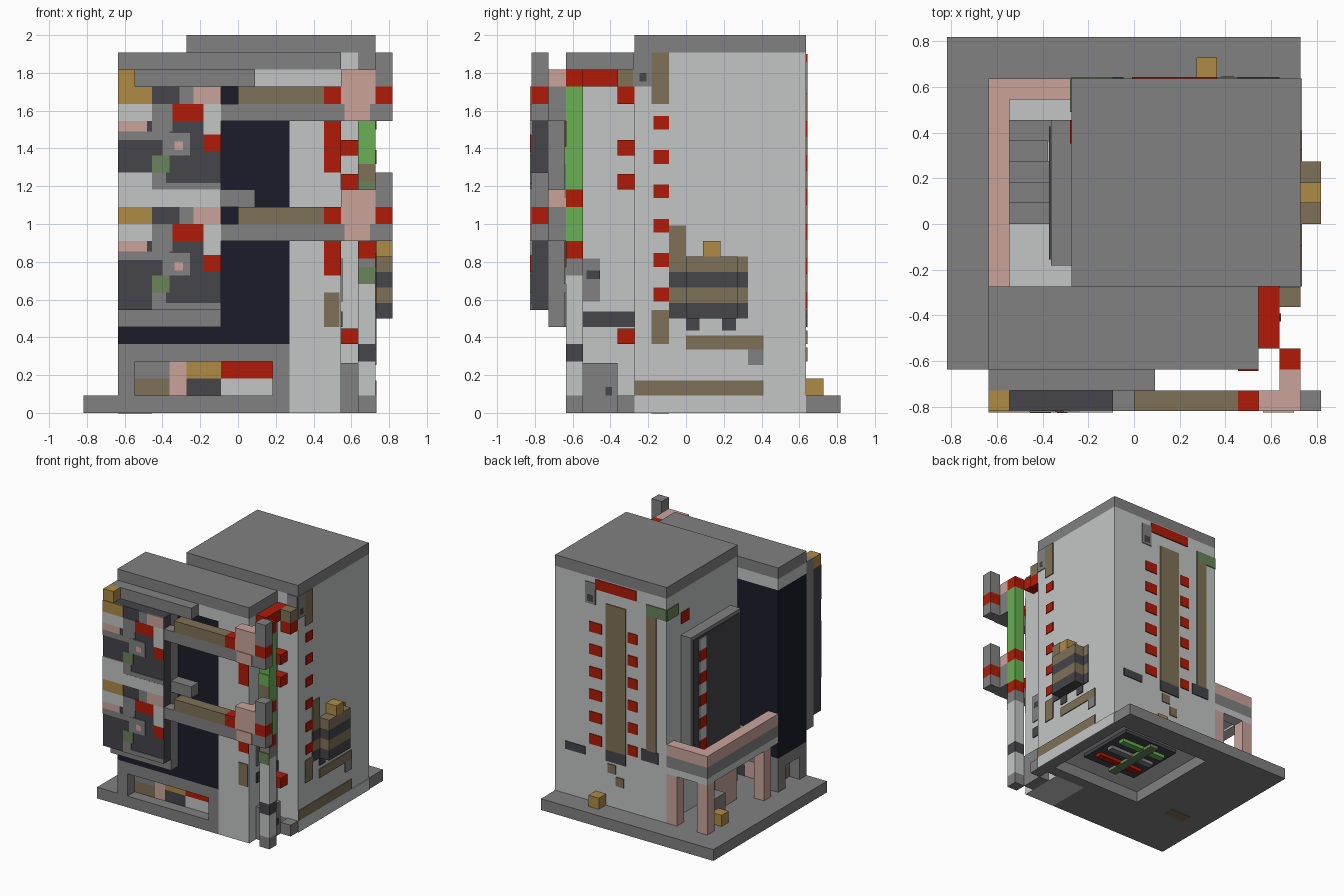
import bpy
from mathutils import Vector

UNIT = 1 / 11     # one block of the building grid
SKIN = 0.08       # thickness of painted plates, in blocks

default = bpy.data.objects.get("Cube")
if default:
    bpy.data.objects.remove(default, do_unlink=True)


def paint(name, code):
    """Flat material from a display colour code."""
    rgb = [(int(code[i:i + 2], 16) / 255) ** 2.2 for i in (0, 2, 4)]
    mat = bpy.data.materials.new(name)
    mat.use_nodes = True
    mat.diffuse_color = (*rgb, 1)
    shader = next(n for n in mat.node_tree.nodes if n.type == "BSDF_PRINCIPLED")
    shader.inputs["Base Color"].default_value = (*rgb, 1)
    shader.inputs["Roughness"].default_value = 0.9
    return mat


grey = paint("concrete grey", "808080")
light = paint("light grey", "c2c5c3")
navy = paint("navy glass", "21222e")
charcoal = paint("charcoal", "47474c")
taupe = paint("taupe", "7e7058")
ochre = paint("ochre", "ac8a48")
pink = paint("dusty pink", "c8a29a")
red = paint("red", "ae2110")
green = paint("bright green", "69ae56")
moss = paint("moss green", "68825a")


def box(name, mat, x, y, z):
    """Block spanning the given x, y and z ranges in grid units."""
    corners = [Vector((a, b, c)) * UNIT for a in x for b in y for c in z]
    faces = [(0, 1, 3, 2), (4, 6, 7, 5), (0, 4, 5, 1),
             (2, 3, 7, 6), (0, 2, 6, 4), (1, 5, 7, 3)]
    mesh = bpy.data.meshes.new(name)
    mesh.from_pydata(corners, [], faces)
    mesh.materials.append(mat)
    obj = bpy.data.objects.new(name, mesh)
    bpy.context.collection.objects.link(obj)
    return obj


def front_plate(name, mat, x, z, y=-9, layer=1):
    box(name, mat, x, (y - SKIN * layer, y), z)


def back_plate(name, mat, x, z, layer=1):
    box(name, mat, x, (7, 7 + SKIN * layer), z)


def side_plate(name, mat, y, z, x=8, layer=1):
    box(name, mat, (x, x + SKIN * layer), y, z)


# Base slab, open under the tower
box("base_left", grey, (-9, -2), (-7, 9), (0, 1))
box("base_front", grey, (-2, 3), (-7, -2), (0, 1))
box("base_corner", grey, (3, 8), (-3, -2), (0, 1))
box("base_right", grey, (7, 8), (-2, 9), (0, 1))
box("base_back", grey, (-2, 7), (7, 9), (0, 1))
box("floor_grille", charcoal, (0, 5.5), (0, 5.5), (0.7, 1))
for i, mat in enumerate((red, grey, green)):
    box("floor_pipe", mat, (0.5, 5), (1 + i * 1.5, 1.6 + i * 1.5), (0.4, 0.7))
box("floor_cross_pipe", moss, (2, 2.8), (0, 5.5), (0.3, 0.6))
box("base_hatch", taupe, (-7, -5), (-2, -1), (-0.05, 0))

# Main tower
box("tower", light, (-3, 8), (-3, 7), (1, 21))
box("tower_roof", grey, (-3, 8), (-3, 7), (21, 22))
side_plate("tower_skirt", light, (-3, 7), (0, 1))

# Tower right wall
side_plate("corner_post", grey, (-3, -2), (19, 21))
front_plate("corner_post_front", grey, (7, 8), (19, 21), y=-3)
side_plate("post_vent", charcoal, (-2.7, -2.3), (19.3, 19.8), layer=1.1)
side_plate("upper_pipe", taupe, (-2, -1), (18, 21))
side_plate("lower_pipe", taupe, (-2, -1), (4, 6))
for i in range(6):
    side_plate("wall_lamp", red, (-1.9, -1), (6.5 + 2 * i, 7.3 + 2 * i))
side_plate("cable_upper", taupe, (0, 4.5), (3.7, 4.5))
side_plate("cable_end", grey, (3.6, 4.5), (2.8, 3.7))
side_plate("cable_lower", taupe, (-3, 4.5), (1, 1.9))
side_plate("meter_pipe", taupe, (-1, 0), (9, 10.9))
for y in (0, 2.1):
    side_plate("meter_foot", charcoal, (y, y + 0.8), (4.8, 5.5))
for i, mat in enumerate((charcoal, taupe, charcoal, taupe)):
    z = (5.5 + i * 0.9, 6.4 + i * 0.9)
    side_plate("meter_panel", mat, (-1, 3.6), z)
    box("meter_box", mat, (8, 9), (0, 3), z)
box("meter_cap", ochre, (8, 9), (1, 2), (9.1, 10))

# Tower back wall
back_plate("back_sign", red, (0, 4), (20, 20.9))
back_plate("back_vent", grey, (4, 5), (18.6, 20.5))
back_plate("back_vent_slot", charcoal, (4.2, 4.8), (18.8, 19.4), layer=1.1)
back_plate("back_duct", taupe, (1, 3), (6, 19))
back_plate("back_duct_foot", charcoal, (1, 3), (5, 6))
back_plate("back_pipe", taupe, (-2, -1), (7, 19))
back_plate("back_pipe_foot", charcoal, (-2.2, -0.5), (6, 7))
back_plate("back_awning", moss, (-3, -1), (19, 20))
back_plate("back_slot", charcoal, (5, 7), (5, 5.7))
for i in range(6):
    for x in ((3.4, 4.6), (-0.1, 0.8)):
        back_plate("back_lamp", red, x, (6.1 + 2 * i, 7 + 2 * i))
for x, z in ((2, 4), (1.2, 3)):
    back_plate("back_patch", taupe, (x, x + 0.8), (z, z + 0.8))
box("ground_crate", ochre, (3, 4), (7, 8), (1, 2))

# Left wall cabinet with lamp strip
box("cabinet", grey, (-4, -3), (-2, 5), (6, 17))
side_plate("cabinet_face", charcoal, (-1.7, 4.7), (6.4, 16.7), x=-4 - SKIN)
for i in range(10):
    side_plate("cabinet_lamp", light if i % 2 else red, (3, 4),
               (6.5 + i, 7.5 + i), x=-4 - SKIN * 2)
front_plate("cabinet_awning", moss, (-3 - SKIN, -3), (19, 20), y=7, layer=20)
front_plate("cabinet_alarm", red, (-3 - SKIN, -3), (18, 19), y=5, layer=14)

# Balcony on the left with stairs beneath
box("balcony_floor", light, (-6, -3), (-3, 6), (5.6, 6))
for name, mat, z in (("balcony_kerb", grey, (6, 7)), ("balcony_rail", pink, (7, 8))):
    box(name + "_side", mat, (-7, -6), (-3, 7), z)
    box(name + "_back", mat, (-6, -3), (6, 7), z)
box("balcony_beam", light, (-7, -6), (-3, 7), (5.4, 6))
box("balcony_beam_back", light, (-6, -3), (6, 7), (5.4, 6))
for x, y in ((-7, 6), (-4, 6), (-7, -2)):
    box("balcony_post", pink, (x, x + 1), (y, y + 1), (1, 5.4))
for i in range(5):
    box("balcony_bench", grey, (-6, -4), (i, i + 1), (6, 6.2 + 0.08 * i))
box("under_panel", pink, (-5, -4), (0, 3), (1, 5.6))
box("under_pipe", taupe, (-5, -4), (3, 4), (1, 5.6))
box("under_box", grey, (-6, -5), (3, 5), (1, 3))
box("under_crate", ochre, (-7, -6), (4, 5), (1, 2))

# Front annex
box("annex_glass", navy, (-7, 3), (-7, -3), (4, 19))
box("annex_panel", light, (3, 6), (-7, -3), (0, 19))
box("annex_cornice", light, (-7, 6), (-7, -3), (19, 20))
box("annex_roof", grey, (-7, 6), (-7, -3), (20, 21))
box("counter_beam", grey, (-7, 3), (-7, -3), (3, 4))
for x in (-7, 2):
    for y in (-7, -4):
        box("counter_leg", grey, (x, x + 1), (y, y + 1), (1, 3))
for name, mat, x, z in (("crate_low", taupe, (-6, -4), (1, 2)),
                        ("crate_high", grey, (-6, -4), (2, 3)),
                        ("pipe", pink, (-4, -3), (1, 3)),
                        ("drum", charcoal, (-3, -1), (1, 2)),
                        ("drum_lid", ochre, (-3, -1), (2, 3)),
                        ("bench", light, (-1, 2), (1, 2)),
                        ("bench_top", red, (-1, 2), (2, 3))):
    box("counter_" + name, mat, x, (-6, -4), z)

# Utility box and fittings beside the annex
box("utility_box", grey, (6, 7), (-6, -4), (0, 2.9))
side_plate("utility_vent", charcoal, (-4.7, -4.3), (1, 1.5), x=7)
box("utility_foot", grey, (7, 8), (-4, -3), (0, 1))
side_plate("annex_slot", charcoal, (-6, -3), (5, 5.9), x=6)
side_plate("annex_socket", grey, (-6, -5), (6.5, 9), x=6)
side_plate("annex_socket_hole", charcoal, (-5.8, -5), (7.8, 8.3), x=6, layer=1.2)
box("roof_pipe", red, (6, 7), (-6, -3), (19, 20))
box("roof_pipe_end", taupe, (7, 8), (-4, -3), (19, 20))
box("roof_pipe_drop", red, (7, 8), (-4, -3), (18, 19))
for z in ((14, 17), (8, 10), (18, 19)):
    front_plate("panel_lamp", red, (5, 6), z, y=-7)
front_plate("panel_pipe", taupe, (5, 5.9), (5, 7), y=-7)
for z in (4, 13, 15):
    box("gap_lamp", red, (6, 7), (-4, -3), (z, z + 0.9))

# Banded corner pole
z = 0
for mat, top in ((grey, 1), (light, 3), (charcoal, 4), (light, 8), (grey, 9),
                 (red, 10), (green, 12), (red, 13), (green, 19), (red, 20)):
    box("pole_band", mat, (7, 8), (-7, -6), (z, top))
    z = top
for z, mat in ((8, moss), (13, moss), (14, taupe), (15, green)):
    front_plate("pole_patch", mat, (7, 8), (z - 0.5, z + 0.5), y=-7)

# Sign backing and canopy
box("sign_backing", grey, (-7, -1), (-8, -7), (5, 20))
for z in (12, 19):
    box("sign_arm", grey, (-1, 1), (-8, -7), (z, z + 1))
box("sign_board", charcoal, (-7, -1), (-9, -8), (6, 19))
box("sign_cap", ochre, (-7, -6), (-9, -8), (19, 20))
front_plate("sign_divider", light, (-7, -5), (12, 14))
front_plate("sign_divider_thin", light, (-5, -1), (12, 13))

# Patterned sign tile, repeated twice
TILE = (("corner", ochre, (-7, -5), (5, 6), 1),
        ("window", light, (-7, -5), (4, 5), 1),
        ("sill", pink, (-7, -5.3), (3.4, 4), 1),
        ("ledge", grey, (-7, -4), (2.9, 3.4), 0.9),
        ("frame", grey, (-5, -3.8), (3.4, 5), 0.9),
        ("edge", grey, (-5, -1), (0, 0.4), 0.9),
        ("edge_side", grey, (-5, -4.2), (0.4, 1), 0.9),
        ("cap", grey, (-3.4, -2.6), (5, 6), 0.9),
        ("shade", pink, (-2.6, -1), (5, 6), 1),
        ("stripe", red, (-3.8, -2), (4, 5), 1),
        ("slot", light, (-2, -1), (3.2, 5), 1),
        ("lamp", red, (-2, -1), (2.2, 3.2), 1),
        ("knob", grey, (-4.4, -2.8), (2, 3.3), 1),
        ("knob_dot", pink, (-3.7, -3.2), (2.3, 2.8), 1.1),
        ("leaf", moss, (-5, -4), (1, 2), 1.05))
for base in (6, 13):
    for name, mat, x, z, layer in TILE:
        front_plate("sign_" + name, mat, x, (z[0] + base, z[1] + base), layer=layer)

# Two horizontal beams tying the sign to the pole
for z in (10, 17):
    box("beam_under", grey, (-1, 9), (-9, -8), (z, z + 1))
    box("beam_joint", grey, (-2, -1), (-9.05, -8), (z, z + 1))
    box("beam", taupe, (0, 5), (-9, -8), (z + 1, z + 2))
    box("beam_lamp", red, (5, 6), (-9, -8), (z + 1, z + 2))
    box("beam_clamp", pink, (6, 8), (-9, -8), (z + 1, z + 3))
    front_plate("beam_clamp_face", pink, (6.2, 7.7), (z, z + 1))
    box("beam_bracket", pink, (7, 8), (-8, -7), (z + 2, z + 3))
    box("bracket_low", grey, (7, 8), (-8, -7), (z, z + 2))
    box("beam_end_lamp", red, (8, 9), (-9, -8), (z + 1, z + 2))
    box("beam_finial", grey, (8, 9), (-9, -8), (z + 2, z + 4))
